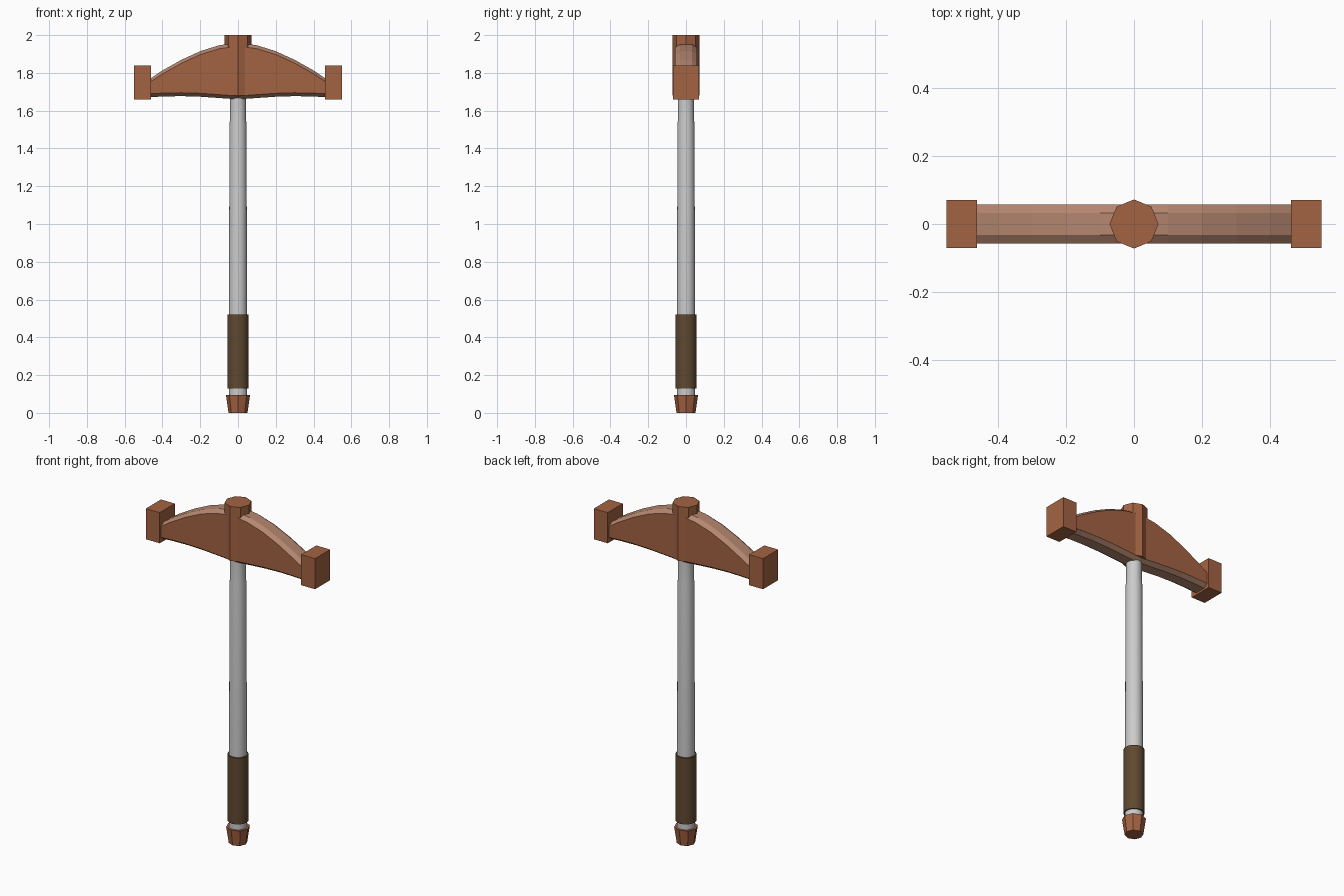
import bpy, bmesh, math

if "Cube" in bpy.data.objects:
    bpy.data.objects.remove(bpy.data.objects["Cube"])


def material(name, rgb):
    m = bpy.data.materials.new(name)
    m.diffuse_color = (*rgb, 1)
    m.use_nodes = True
    m.node_tree.nodes["Principled BSDF"].inputs["Base Color"].default_value = m.diffuse_color
    return m


BROWN = material("red_brown", (0.37, 0.125, 0.055))
RIM = material("pale_rim", (0.46, 0.24, 0.16))
GRIP = material("dark_leather", (0.115, 0.065, 0.03))


def finish(name, bm, mats=(), smooth=False):
    bmesh.ops.recalc_face_normals(bm, faces=bm.faces)
    me = bpy.data.meshes.new(name)
    bm.to_mesh(me)
    bm.free()
    for m in mats:
        me.materials.append(m)
    ob = bpy.data.objects.new(name, me)
    bpy.context.collection.objects.link(ob)
    if smooth:
        bpy.ops.object.select_all(action='DESELECT')
        ob.select_set(True)
        bpy.context.view_layer.objects.active = ob
        bpy.ops.object.shade_smooth_by_angle(angle=math.radians(40))
    return ob


def loft(bm, rings):
    """Bridge consecutive point rings and cap both ends."""
    loops = [[bm.verts.new(p) for p in ring] for ring in rings]
    n = len(loops[0])
    for a, b in zip(loops, loops[1:]):
        for i in range(n):
            j = (i + 1) % n
            f = bm.faces.new((a[i], a[j], b[j], b[i]))
            f.tag = True
    bm.faces.new(loops[0])
    bm.faces.new(loops[-1])


def turned(name, profile, sides, mats=(), smooth=False):
    """Round or faceted part from (radius, z) points."""
    bm = bmesh.new()
    loft(bm, [[(r * math.cos(i * math.tau / sides), r * math.sin(i * math.tau / sides), z)
               for i in range(sides)] for r, z in profile])
    return finish(name, bm, mats, smooth)


# handle: shaft, grip and faceted pommel
turned("shaft", [(0.049, 0.08), (0.048, 0.54), (0.045, 1.53), (0.042, 1.56), (0.042, 1.70)],
       24, smooth=True)
turned("grip", [(0.056, 0.13), (0.056, 0.52)], 24, [GRIP], True)
turned("pommel", [(0.050, 0.0), (0.064, 0.095)], 8, [BROWN])

# faceted collar through the head
turned("head_collar", [(0.072, 1.68), (0.072, 2.0)], 8, [BROWN])

# arched head: chamfered section lofted along x, (x, bottom z, top z)
half = [(0, 1.66, 1.96), (0.1, 1.667, 1.946), (0.2, 1.674, 1.915),
        (0.3, 1.677, 1.869), (0.4, 1.675, 1.813), (0.47, 1.671, 1.766)]
stations = [(-x, b, t) for x, b, t in reversed(half[1:])] + half
W, N, C = 0.057, 0.032, 0.018
bm = bmesh.new()
loft(bm, [[(x, -W, b + C), (x, -W, t - C), (x, -N, t), (x, N, t),
           (x, W, t - C), (x, W, b + C), (x, N, b), (x, -N, b)] for x, b, t in stations])
bm.normal_update()
for f in bm.faces:
    f.material_index = 0 if abs(f.normal.y) > 0.95 else 1
finish("arched_head", bm, [BROWN, RIM])

# striking blocks at both ends
for side, label in ((-1, "left"), (1, "right")):
    bm = bmesh.new()
    bmesh.ops.create_cube(bm, size=1)
    bmesh.ops.scale(bm, vec=(0.09, 0.14, 0.18), verts=bm.verts)
    bmesh.ops.translate(bm, vec=(side * 0.505, 0, 1.75), verts=bm.verts)
    finish(label + "_striking_block", bm, [BROWN])
